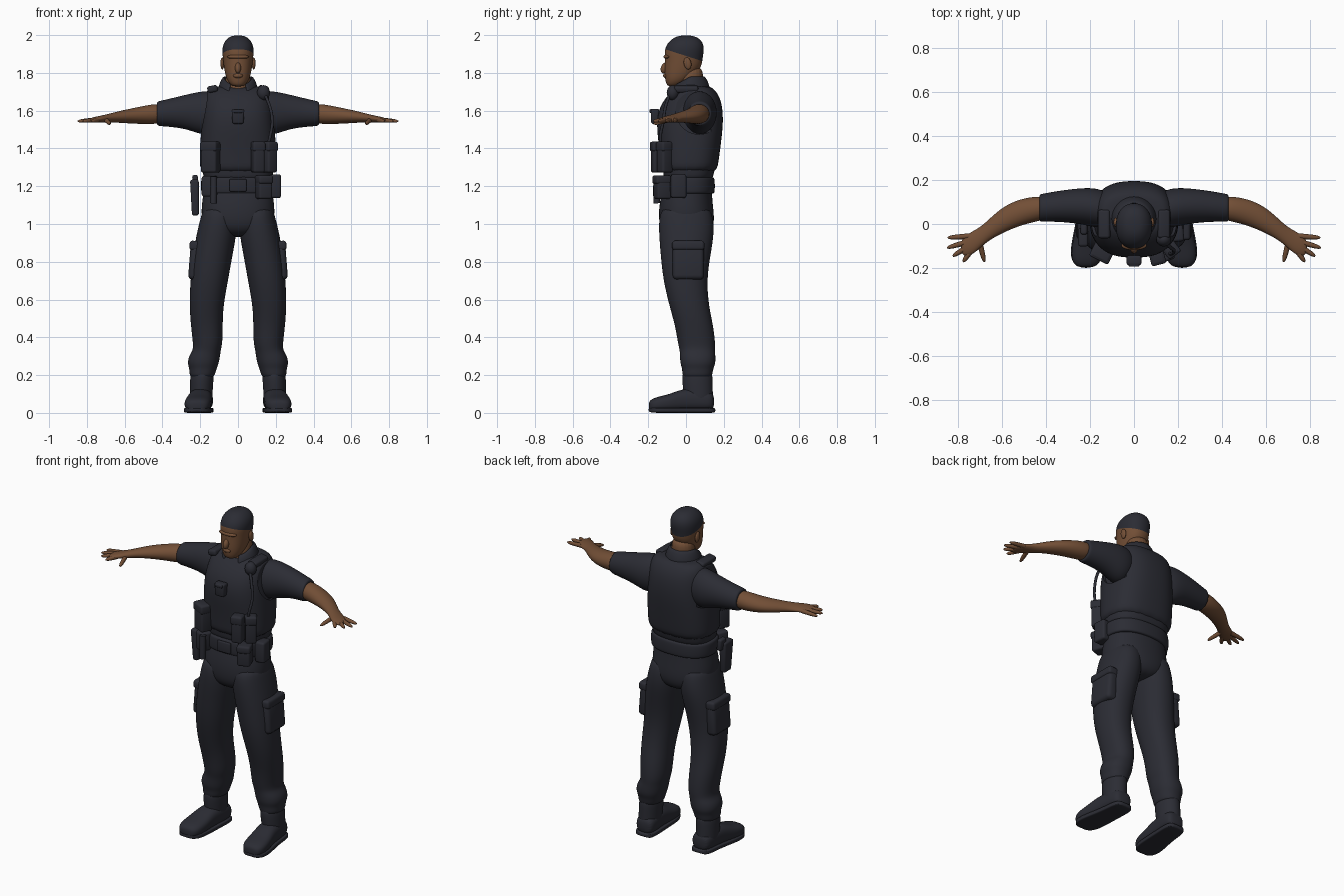
import bpy, bmesh, math
from mathutils import Matrix, Vector, Euler

start = bpy.data.objects.get("Cube")
if start:
    bpy.data.objects.remove(start)


def material(name, color):
    m = bpy.data.materials.new(name)
    m.use_nodes = True
    m.diffuse_color = (*color, 1)
    shader = next(n for n in m.node_tree.nodes if n.type == 'BSDF_PRINCIPLED')
    shader.inputs["Base Color"].default_value = (*color, 1)
    shader.inputs["Roughness"].default_value = 0.8
    return m


CHARCOAL = material("charcoal", (0.024, 0.025, 0.034))
SKIN = material("brown skin", (0.17, 0.078, 0.037))


def finish(ob, mat, mirror=False, subsurf=0, bevel=0):
    """Add modifiers, bake them and shade smooth."""
    ob.data.materials.append(mat)
    if bevel:
        mod = ob.modifiers.new("bevel", 'BEVEL')
        mod.width, mod.segments = bevel, 3
    if subsurf:
        ob.modifiers.new("subsurf", 'SUBSURF').levels = subsurf
    if mirror:
        mod = ob.modifiers.new("mirror", 'MIRROR')
        mod.mirror_object = origin
        mod.use_mirror_merge = False
    bpy.ops.object.select_all(action='DESELECT')
    ob.select_set(True)
    bpy.context.view_layer.objects.active = ob
    bpy.ops.object.convert(target='MESH')
    bpy.ops.object.shade_smooth_by_angle(angle=math.radians(45))
    return ob


def link(name, data):
    ob = bpy.data.objects.new(name, data)
    bpy.context.collection.objects.link(ob)
    return ob


origin = link("mirror_centre", None)
origin.hide_render = True


def from_bmesh(name, bm):
    bmesh.ops.recalc_face_normals(bm, faces=bm.faces)
    me = bpy.data.meshes.new(name)
    bm.to_mesh(me)
    bm.free()
    return link(name, me)


def loft(name, rings, mat, axis='z', power=2.0, sides=20, grow=0, subsurf=2, mirror=False):
    """Skin superellipse rings (position, centre u, centre v, radius u, radius v)."""
    bm = bmesh.new()
    loops = []
    for t, cu, cv, ru, rv in rings:
        loop = []
        for i in range(sides):
            a = math.tau * (i + 0.5) / sides
            c, s = math.cos(a), math.sin(a)
            u = cu + (ru + grow) * math.copysign(abs(c) ** (2 / power), c)
            v = cv + (rv + grow) * math.copysign(abs(s) ** (2 / power), s)
            co = {'x': (t, u, v), 'y': (u, t, v), 'z': (u, v, t)}[axis]
            loop.append(bm.verts.new(co))
        loops.append(loop)
    for low, high in zip(loops, loops[1:]):
        for i in range(sides):
            j = (i + 1) % sides
            bm.faces.new((low[i], low[j], high[j], high[i]))
    bm.faces.new(loops[0])
    bm.faces.new(loops[-1])
    return finish(from_bmesh(name, bm), mat, mirror, subsurf)


def box(name, loc, size, turn=0, tilt=0, bevel=0.012, mirror=False, taper=1.0):
    bm = bmesh.new()
    bmesh.ops.create_cube(bm, size=1)
    for v in bm.verts:
        if v.co.z < 0:
            v.co.x *= taper
            v.co.y *= taper
    rot = Euler((0, tilt, turn)).to_matrix().to_4x4()
    bm.transform(Matrix.Translation(loc) @ rot @ Matrix.Diagonal((*size, 1)))
    return finish(from_bmesh(name, bm), CHARCOAL, mirror, bevel=bevel)


def ball(name, loc, size, mat, mirror=False, tilt=0):
    bm = bmesh.new()
    bmesh.ops.create_uvsphere(bm, u_segments=20, v_segments=12, radius=1)
    rot = Euler((tilt, 0, 0)).to_matrix().to_4x4()
    bm.transform(Matrix.Translation(loc) @ rot @ Matrix.Diagonal((*size, 1)))
    return finish(from_bmesh(name, bm), mat, mirror)


def tube(name, points, radii, mat, mirror=False):
    cu = bpy.data.curves.new(name, 'CURVE')
    cu.dimensions, cu.bevel_depth, cu.use_fill_caps = '3D', 1, True
    cu.bevel_resolution = 3
    sp = cu.splines.new('NURBS')
    sp.points.add(len(points) - 1)
    sp.use_endpoint_u, sp.order_u = True, 3
    for p, co, r in zip(sp.points, points, radii):
        p.co, p.radius = (*co, 1), r
    return finish(link(name, cu), mat, mirror)


def cut(ob, loc, radius, depth, direction):
    """Subtract a cylinder from a part, then discard the cutter."""
    bm = bmesh.new()
    bmesh.ops.create_cone(bm, cap_ends=True, segments=48, radius1=radius, radius2=radius, depth=depth)
    rot = Vector(direction).to_track_quat('Z', 'Y').to_matrix().to_4x4()
    bm.transform(Matrix.Translation(loc) @ rot)
    cutter = from_bmesh("cutter", bm)
    cutter.hide_render = True
    mod = ob.modifiers.new("cut", 'BOOLEAN')
    mod.operation, mod.object, mod.solver = 'DIFFERENCE', cutter, 'EXACT'
    bpy.context.view_layer.objects.active = ob
    bpy.ops.object.modifier_apply(modifier="cut")
    bpy.data.objects.remove(cutter)


# Head, with the hairline cut across it
head = loft("head", [
    (1.728, 0, -.066, .026, .026), (1.74, 0, -.06, .043, .045), (1.765, 0, -.045, .06, .066),
    (1.80, 0, -.028, .07, .087), (1.84, 0, -.014, .077, .1), (1.88, 0, -.012, .081, .101),
    (1.92, 0, -.009, .085, .106), (1.955, 0, -.004, .079, .097), (1.983, 0, 0, .058, .072),
    (1.999, 0, 0, .028, .034)], SKIN, power=2.2)
head.data.materials.append(CHARCOAL)
bm = bmesh.new()
bm.from_mesh(head.data)
hair_point, hair_up = Vector((0, -.11, 1.925)), Vector((0, .32, 1)).normalized()
bmesh.ops.bisect_plane(bm, geom=bm.verts[:] + bm.edges[:] + bm.faces[:],
                       plane_co=hair_point, plane_no=hair_up)
for f in bm.faces:
    f.material_index = int((f.calc_center_median() - hair_point).dot(hair_up) > 0)
bm.to_mesh(head.data)
bm.free()
ball("nose", (0, -.113, 1.826), (.016, .02, .03), SKIN, tilt=-.35)
ball("brow", (0, -.098, 1.885), (.058, .021, .013), SKIN)
ball("lips", (0, -.106, 1.785), (.026, .015, .013), SKIN)
ball("ears", (.083, .008, 1.85), (.01, .02, .032), SKIN, mirror=True, tilt=.2)
loft("neck", [(1.64, 0, .01, .07, .075), (1.70, 0, .015, .07, .072), (1.76, 0, .025, .066, .066),
              (1.84, 0, .03, .064, .062)], SKIN)

# Shirt body and the vest over it, from one set of rings
TORSO = [(1.22, 0, .01, .178, .125), (1.26, 0, .013, .187, .135), (1.32, 0, .018, .192, .142),
         (1.42, 0, .02, .19, .153), (1.52, 0, .02, .182, .165), (1.60, 0, .024, .175, .16),
         (1.66, 0, .034, .167, .138), (1.70, 0, .042, .158, .108), (1.723, 0, .046, .135, .08),
         (1.73, 0, .046, .1, .05)]
shirt = loft("shirt", TORSO, CHARCOAL, power=2.6)
cut(shirt, (0, -.08, 1.72), .036, .2, (0, 1, 0))
vest = loft("vest", TORSO[1:], CHARCOAL, power=2.6, grow=.013)
cut(vest, (0, -.15, 1.725), .098, .36, (0, 1, 0))
for side in (1, -1):
    cut(vest, (side * .265, .07, 1.60), .125, .2, (1, 0, 0))

# Collar open at the front
bm = bmesh.new()
rows = []
for i in range(25):
    a = math.radians(-62 + 304 * i / 24)
    front = max(0, -math.sin(a))
    rows.append([bm.verts.new((r * math.cos(a), .02 + r * 1.02 * math.sin(a), z - drop * front))
                 for r, z, drop in ((.108, 1.705, .035), (.098, 1.75, .03), (.078, 1.785, .045))])
for a, b in zip(rows, rows[1:]):
    for k in range(2):
        bm.faces.new((a[k], b[k], b[k + 1], a[k + 1]))
collar = from_bmesh("collar", bm)
collar.modifiers.new("thickness", 'SOLIDIFY').thickness = 0.012
finish(collar, CHARCOAL, subsurf=1)

# Sleeves, forearms and hands
loft("sleeves", [(.09, .06, 1.60, .07, .09), (.15, .068, 1.59, .09, .115), (.20, .078, 1.588, .088, .115),
                 (.27, .082, 1.594, .079, .093), (.35, .08, 1.59, .07, .077), (.41, .074, 1.585, .065, .068),
                 (.428, .073, 1.585, .063, .064), (.43, .073, 1.585, .05, .05)],
     CHARCOAL, axis='x', mirror=True)
loft("forearms", [(.39, .073, 1.585, .052, .05), (.45, .068, 1.582, .058, .054), (.52, .052, 1.575, .061, .046),
                  (.59, .022, 1.57, .06, .037), (.65, -.02, 1.565, .05, .028), (.69, -.055, 1.56, .046, .022),
                  (.73, -.085, 1.555, .054, .018), (.765, -.1, 1.551, .048, .015), (.785, -.105, 1.549, .03, .009)],
     SKIN, axis='x', mirror=True)
FINGERS = {"little": ((.745, -.055), (.845, -.062)), "ring": ((.75, -.08), (.848, -.108)),
           "middle": ((.75, -.1), (.822, -.146)), "index": ((.735, -.115), (.775, -.172)),
           "thumb": ((.70, -.085), (.678, -.172))}
for name, (base, tip) in FINGERS.items():
    drop = .02 if name == "thumb" else .006
    a, b = Vector((*base, 1.552)), Vector((*tip, 1.55 - drop))
    tube(name + "_fingers", [a, a.lerp(b, .5), a.lerp(b, .92), b], [.013, .012, .009, .003], SKIN, mirror=True)

# Trousers
loft("hips", [(.93, 0, .01, .07, .09), (.965, 0, .005, .16, .135), (1.02, 0, .003, .197, .15),
              (1.10, 0, 0, .195, .144), (1.17, 0, .005, .184, .133), (1.22, 0, .01, .18, .125)],
     CHARCOAL, power=2.3)
loft("trouser_legs", [
    (.185, .19, .06, .055, .07), (.2, .19, .06, .068, .08), (.235, .185, .062, .073, .083),
    (.26, .185, .063, .083, .094), (.3, .178, .062, .084, .095), (.33, .165, .06, .074, .094),
    (.37, .16, .056, .079, .1), (.46, .165, .044, .085, .102), (.56, .168, .018, .09, .105),
    (.7, .153, -.006, .101, .116), (.84, .133, -.002, .106, .134), (.95, .113, .003, .107, .148),
    (1.04, .102, 0, .095, .145), (1.1, .1, 0, .08, .12)], CHARCOAL, power=2.2, mirror=True)
box("thigh_pockets", (.222, .012, .805), (.07, .165, .2), tilt=-.08, bevel=.022, mirror=True)
box("pocket_flaps", (.219, .012, .885), (.075, .17, .05), tilt=-.08, bevel=.014, mirror=True)

# Boots
loft("boot_shafts", [(.03, .195, .07, .06, .075), (.1, .195, .065, .06, .078), (.17, .192, .06, .063, .082),
                     (.24, .188, .06, .062, .08)], CHARCOAL, mirror=True)
loft("boot_feet", [(.15, .188, .06, .045, .04), (.12, .19, .065, .06, .055), (.05, .195, .07, .062, .06),
                   (-.02, .202, .068, .063, .06), (-.09, .21, .052, .071, .046), (-.15, .215, .046, .071, .04),
                   (-.185, .217, .04, .056, .032), (-.197, .217, .036, .03, .02)],
     CHARCOAL, axis='y', power=2.6, mirror=True)
loft("boot_soles", [(.157, .188, .014, .04, .013), (.13, .19, .014, .064, .014), (.03, .195, .014, .063, .014),
                    (-.1, .212, .014, .077, .014), (-.165, .217, .014, .07, .014), (-.2, .218, .016, .035, .012)],
     CHARCOAL, axis='y', power=6, mirror=True)

# Belt and its equipment
loft("belt", [(z, 0, .01, .187 + g, .133 + g) for z, g in
              ((1.16, 0), (1.162, .01), (1.2, .012), (1.245, .01), (1.25, 0))], CHARCOAL, power=2.4)
box("buckle", (0, -.136, 1.205), (.09, .015, .065), bevel=.006)
box("belt_pouch_front", (.135, -.125, 1.195), (.075, .08, .125), turn=.35)
box("belt_pouch_side", (.195, -.04, 1.2), (.06, .08, .125), turn=.1)
box("belt_pouch_flap", (.137, -.129, 1.235), (.079, .084, .045), turn=.35)
box("belt_pouch_right", (-.15, -.115, 1.2), (.07, .07, .11), turn=-.4)
box("holster", (-.228, -.06, 1.14), (.046, .085, .19), tilt=-.03, taper=.8)
box("pistol_grip", (-.225, -.02, 1.225), (.03, .055, .07), tilt=-.1, bevel=.01)
tube("baton", [(-.128, -.155, 1.25), (-.128, -.158, 1.17), (-.13, -.155, 1.11)], [.018, .018, .018], CHARCOAL)

# Vest pouches, chest radio and shoulder microphone
for name, x, y, turn, width in (("right_vest_pouch", -.145, -.13, -.45, .09),
                                ("inner_vest_pouch", .105, -.148, .25, .062),
                                ("outer_vest_pouch", .165, -.112, .65, .062)):
    box(name, (x, y, 1.355), (width, .07, .165), turn=turn)
    box(name + "_flap", (x, y, 1.41), (width + .006, .076, .05), turn=turn, bevel=.01)
box("chest_radio", (0, -.165, 1.57), (.068, .045, .08), bevel=.01, taper=.85)
box("chest_radio_clip", (0, -.168, 1.598), (.05, .05, .02), bevel=.006)
box("shoulder_straps", (.135, .0, 1.715), (.055, .13, .035), tilt=.2, bevel=.012, mirror=True)
ball("shoulder_microphone", (.135, -.07, 1.695), (.034, .032, .04), CHARCOAL)
tube("microphone_cable", [(.14, -.085, 1.69), (.17, -.11, 1.63), (.185, -.12, 1.54), (.17, -.14, 1.46),
                          (.155, -.13, 1.4)], [.008] * 5, CHARCOAL)
bpy.data.objects.remove(origin)
